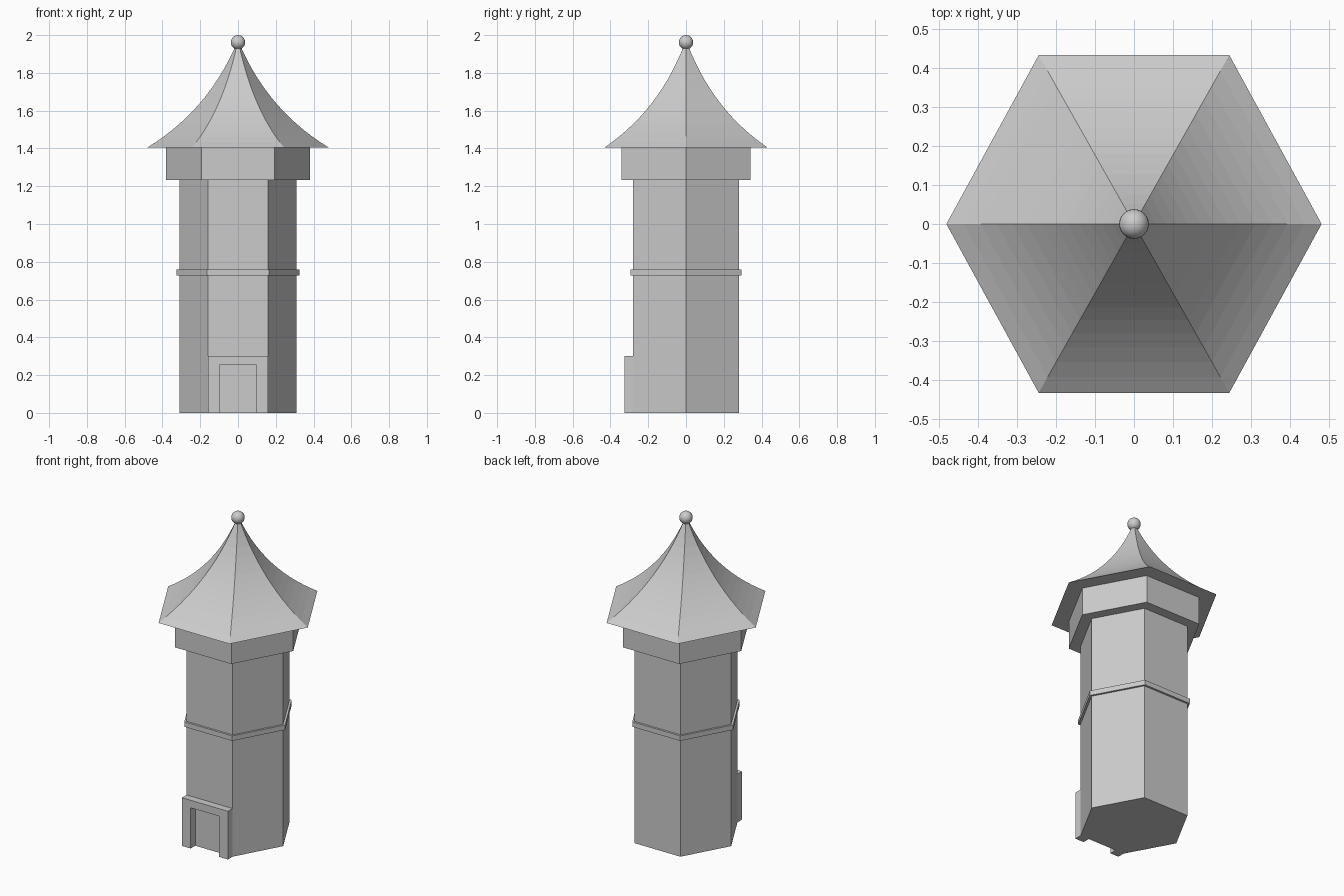
import bpy, bmesh

if "Cube" in bpy.data.objects:
    bpy.data.objects.remove(bpy.data.objects["Cube"])


def hexagon(r):
    # slightly stretched hexagon with corners on the x axis
    a, b = 0.508 * r, 0.9 * r
    return [(r, 0), (a, b), (-a, b), (-r, 0), (-a, -b), (a, -b)]


def make_object(name, bm):
    bmesh.ops.recalc_face_normals(bm, faces=bm.faces)
    mesh = bpy.data.meshes.new(name)
    bm.to_mesh(mesh)
    bm.free()
    obj = bpy.data.objects.new(name, mesh)
    bpy.context.collection.objects.link(obj)
    return obj


def hex_loft(name, profile):
    # stack of hexagon rings (radius, z), capped at both ends
    bm = bmesh.new()
    rings = [[bm.verts.new((x, y, z)) for x, y in hexagon(r)] for r, z in profile]
    for lo, hi in zip(rings, rings[1:]):
        for i in range(6):
            j = (i + 1) % 6
            bm.faces.new((lo[i], lo[j], hi[j], hi[i]))
    bm.faces.new(rings[0][::-1])
    bm.faces.new(rings[-1])
    return make_object(name, bm)


# tower body, string course and overhanging upper storey
hex_loft("tower_body", [(0.311, 0), (0.311, 1.232)])
hex_loft("string_course", [(0.325, 0.727), (0.325, 0.758)])
hex_loft("upper_storey", [(0.38, 1.232), (0.38, 1.405)])

# flared roof following a quadratic curve
p0, p1, p2 = (0.48, 1.405), (0.16, 1.60), (0.01, 1.95)
steps = 14
roof = []
for k in range(steps + 1):
    t = k / steps
    roof.append(tuple((1 - t) ** 2 * a + 2 * t * (1 - t) * b + t * t * c
                      for a, b, c in zip(p0, p1, p2)))
hex_loft("roof", roof)

# ball finial
bpy.ops.mesh.primitive_uv_sphere_add(segments=24, ring_count=12, radius=0.038,
                                     location=(0, 0, 1.962))
bpy.context.object.name = "finial_ball"
bpy.ops.object.shade_smooth()

# door surround: an arch-shaped outline pushed out from the front wall
outline = [(-0.158, 0), (-0.158, 0.3), (0.158, 0.3), (0.158, 0),
           (0.098, 0), (0.098, 0.253), (-0.098, 0.253), (-0.098, 0)]
bm = bmesh.new()
face = bm.faces.new([bm.verts.new((x, -0.279, z)) for x, z in outline])
new = bmesh.ops.extrude_face_region(bm, geom=[face], use_keep_orig=True)["geom"]
bmesh.ops.translate(bm, vec=(0, -0.046, 0),
                    verts=[v for v in new if isinstance(v, bmesh.types.BMVert)])
make_object("door_surround", bm)
